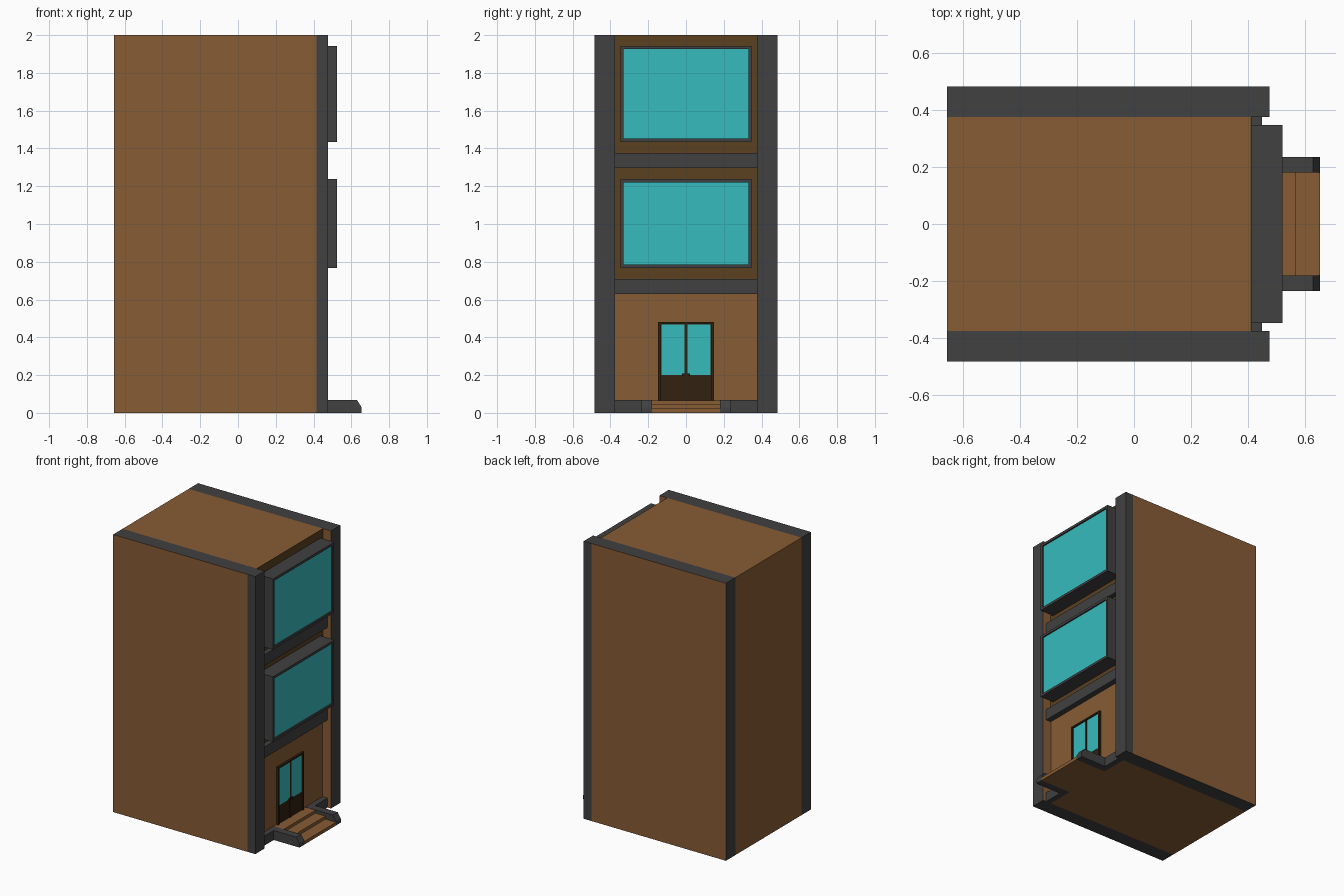
import bpy, bmesh
from mathutils import Vector

if "Cube" in bpy.data.objects:
    bpy.data.objects.remove(bpy.data.objects["Cube"])


def material(name, r, g, b):
    m = bpy.data.materials.new(name)
    m.diffuse_color = (r, g, b, 1)
    m.use_nodes = True
    m.node_tree.nodes["Principled BSDF"].inputs["Base Color"].default_value = m.diffuse_color
    return m


BROWN = material("brown wall", 0.245, 0.109, 0.035)
PANEL = material("dark brown panel", 0.105, 0.051, 0.014)
DARK = material("charcoal trim", 0.052, 0.052, 0.052)
GLASS = material("turquoise glass", 0.038, 0.50, 0.51)
DOOR = material("door brown", 0.032, 0.015, 0.005)


def finish(name, bm, *mats):
    bmesh.ops.recalc_face_normals(bm, faces=bm.faces)
    me = bpy.data.meshes.new(name)
    bm.to_mesh(me)
    bm.free()
    for m in mats:
        me.materials.append(m)
    ob = bpy.data.objects.new(name, me)
    bpy.context.collection.objects.link(ob)
    return ob


def box_bm(x, y, z):
    bm = bmesh.new()
    bmesh.ops.create_cube(bm, size=1)
    for v in bm.verts:
        v.co = Vector([r[0] if c < 0 else r[1] for r, c in zip((x, y, z), v.co)])
    bm.normal_update()
    return bm


def box(name, x, y, z, mat):
    return finish(name, box_bm(x, y, z), mat)


def prism(name, profile, y0, y1, mat):
    # side profile in x and z, extruded along y
    bm = bmesh.new()
    face = bm.faces.new([bm.verts.new((x, y0, z)) for x, z in profile])
    ext = bmesh.ops.extrude_face_region(bm, geom=[face])
    for v in ext["geom"]:
        if isinstance(v, bmesh.types.BMVert):
            v.co.y = y1
    return finish(name, bm, mat)


def glazed_box(name, x, y, z, border, depth):
    # front face is inset and pushed back to hold the glass
    bm = box_bm(x, y, z)
    front = max(bm.faces, key=lambda f: f.calc_center_median().x)
    bmesh.ops.inset_individual(bm, faces=[front], thickness=border)
    ext = bmesh.ops.extrude_face_region(bm, geom=[front])
    bmesh.ops.delete(bm, geom=[front], context="FACES_ONLY")
    for g in ext["geom"]:
        if isinstance(g, bmesh.types.BMVert):
            g.co.x -= depth
        elif isinstance(g, bmesh.types.BMFace):
            g.material_index = 1
    return finish(name, bm, DARK, GLASS)


BACK, FACE, EDGE = -0.657, 0.41, 0.477

# main body and the darker upper facade
box("body", (BACK, FACE), (-0.377, 0.377), (0, 2), BROWN)
box("upper_facade", (FACE, FACE + 0.004), (-0.377, 0.377), (0.71, 2), PANEL)

# side walls: brown faces, charcoal ends and front edge strip
for side, s in (("left", -1), ("right", 1)):
    bm = box_bm((BACK, EDGE), sorted((s * 0.377, s * 0.484)), (0, 2))
    bmesh.ops.bisect_plane(bm, geom=bm.verts[:] + bm.edges[:] + bm.faces[:],
                           plane_co=(0.415, 0, 0), plane_no=(1, 0, 0))
    for f in bm.faces:
        c = f.calc_center_median()
        outer = f.normal.y * s > 0.5 and c.x < 0.415
        inner = f.normal.y * s < -0.5
        f.material_index = 1 if outer or inner else 0
    finish(side + "_wall", bm, DARK, BROWN)

    # plinth beside the steps, and sloped step cheek
    box(side + "_plinth", (FACE, 0.45), sorted((s * 0.236, s * 0.377)), (0, 0.068), DARK)
    prism(side + "_step_cheek",
          [(FACE, 0), (0.655, 0), (0.655, 0.028), (0.63, 0.068), (FACE, 0.068)],
          s * 0.181, s * 0.236, DARK)

# ledges between floors, and projecting windows
for i, (z0, z1) in enumerate(((0.63, 0.71), (1.297, 1.375))):
    box(f"ledge_{i + 1}", (FACE, 0.45), (-0.377, 0.377), (z0, z1), DARK)
for i, (z0, z1) in enumerate(((0.768, 1.238), (1.434, 1.943))):
    glazed_box(f"window_{i + 1}", (FACE, 0.523), (-0.348, 0.348), (z0, z1), 0.025, 0.01)

# entrance steps
prism("steps", [(FACE, 0), (0.655, 0), (0.655, 0.023), (0.57, 0.023), (0.57, 0.045),
                (0.49, 0.045), (0.49, 0.066), (FACE, 0.066)], -0.181, 0.181, BROWN)

# double door with frame, glass and handles
box("door_panel", (FACE, 0.416), (-0.135, 0.135), (0.066, 0.472), DOOR)
box("door_frame_top", (FACE, 0.425), (-0.147, 0.147), (0.47, 0.482), DOOR)
box("door_centre_bar", (FACE, 0.421), (-0.009, 0.009), (0.066, 0.472), DOOR)
for side, s in (("left", -1), ("right", 1)):
    box(side + "_door_jamb", (FACE, 0.425), sorted((s * 0.133, s * 0.147)), (0.066, 0.47), DOOR)
    box(side + "_door_glass", (0.414, 0.419), sorted((s * 0.009, s * 0.13)), (0.2, 0.467), GLASS)
    box(side + "_door_handle", (0.416, 0.427), sorted((s * 0.009, s * 0.022)), (0.195, 0.208), DOOR)
